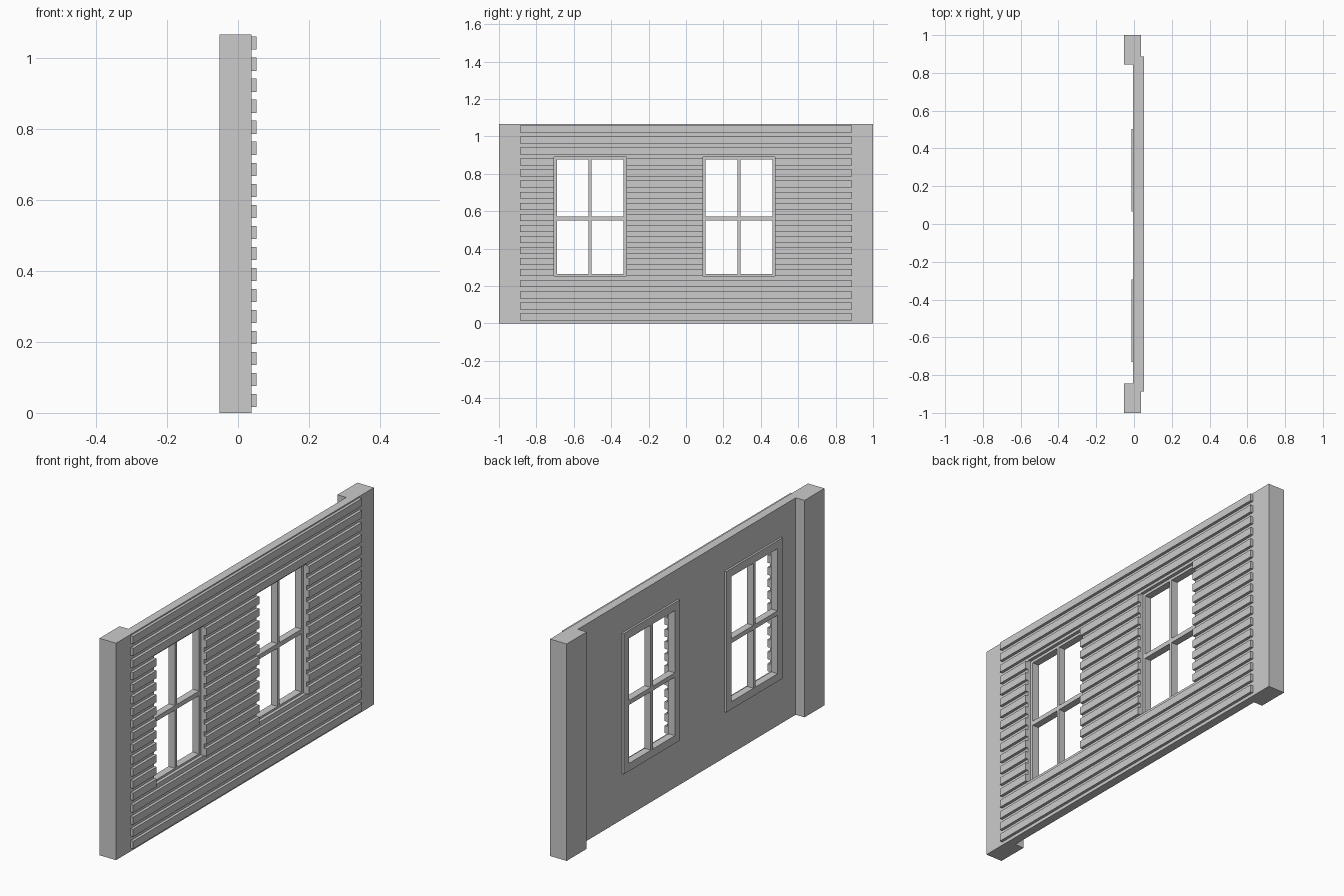
import bpy
import bmesh

old = bpy.data.objects.get("Cube")
if old:
    bpy.data.objects.remove(old, do_unlink=True)

grey = bpy.data.materials.new("plain grey")
grey.use_nodes = True
COLOUR = (0.6, 0.6, 0.6, 1)
grey.diffuse_color = COLOUR
grey.node_tree.nodes["Principled BSDF"].inputs["Base Color"].default_value = COLOUR

HEIGHT = 1.065
BACK, FRONT = -0.004, 0.038          # wall faces along x
WINDOWS = (-0.512, 0.284)            # window centres along y
HOLE, HOLE_Z = 0.193, (0.253, 0.89)  # wall opening: half width, z range


def add_box(bm, x, y, z):
    """Add a box given its (low, high) range on each axis."""
    verts = bmesh.ops.create_cube(bm, size=1)["verts"]
    for v in verts:
        v.co = [r[0] if c < 0 else r[1] for c, r in zip(v.co, (x, y, z))]


def make(name, boxes):
    bm = bmesh.new()
    for b in boxes:
        add_box(bm, *b)
    mesh = bpy.data.meshes.new(name)
    bm.to_mesh(mesh)
    bm.free()
    mesh.materials.append(grey)
    ob = bpy.data.objects.new(name, mesh)
    bpy.context.collection.objects.link(ob)
    return ob


def ring(x, yc, outer, inner, z_out, z_in):
    """Four boxes forming a rectangular frame."""
    return [
        (x, (yc - outer, yc - inner), z_out),
        (x, (yc + inner, yc + outer), z_out),
        (x, (yc - inner, yc + inner), (z_out[0], z_in[0])),
        (x, (yc - inner, yc + inner), (z_in[1], z_out[1])),
    ]


def solid_spans(end):
    """Y ranges left between the window openings."""
    edges = [-end]
    for c in WINDOWS:
        edges += [c - HOLE, c + HOLE]
    edges.append(end)
    return list(zip(edges[::2], edges[1::2]))


# Wall panel with two openings, cut cleanly with a boolean
wall = make("wall_panel", [((BACK, FRONT), (-0.85, 0.85), (0, HEIGHT))])
cutter = make("opening_cutter",
              [((-0.2, 0.2), (c - HOLE, c + HOLE), HOLE_Z) for c in WINDOWS])
cutter.hide_render = True
cutter.hide_viewport = True
cut = wall.modifiers.new("window openings", "BOOLEAN")
cut.operation = "DIFFERENCE"
cut.solver = "EXACT"
cut.object = cutter

# Corner posts
for name, side in (("back_post", 1), ("front_post", -1)):
    make(name, [((-0.052, FRONT), sorted((side * 0.845, side)), (0, HEIGHT))])

# Horizontal siding, interrupted at the windows
COUNT = 18
PITCH = HEIGHT / COUNT
planks = []
for i in range(COUNT):
    z = (0.016 + i * PITCH, 0.053 + i * PITCH)
    beside_window = z[1] > HOLE_Z[0] + 0.01 and z[0] < HOLE_Z[1]
    spans = solid_spans(0.887) if beside_window else [(-0.887, 0.887)]
    planks += [((FRONT, 0.052), s, z) for s in spans]
make("siding_planks", planks)

# Window frames, glazing bars and trim on the inner side
GLASS, GLASS_Z = 0.179, (0.263, 0.877)
DEPTH = (BACK, 0.022)
for name, c in zip(("front_window", "back_window"), WINDOWS):
    make(name + "_frame", ring(DEPTH, c, HOLE, GLASS, HOLE_Z, GLASS_Z))
    make(name + "_trim", ring((-0.014, BACK), c, 0.218, GLASS, (0.225, 0.916), GLASS_Z))
    make(name + "_bars", [
        ((-0.013, 0.022), (c - 0.008, c + 0.008), GLASS_Z),
        ((-0.013, 0.022), (c - GLASS, c + GLASS), (0.549, 0.571)),
    ])
